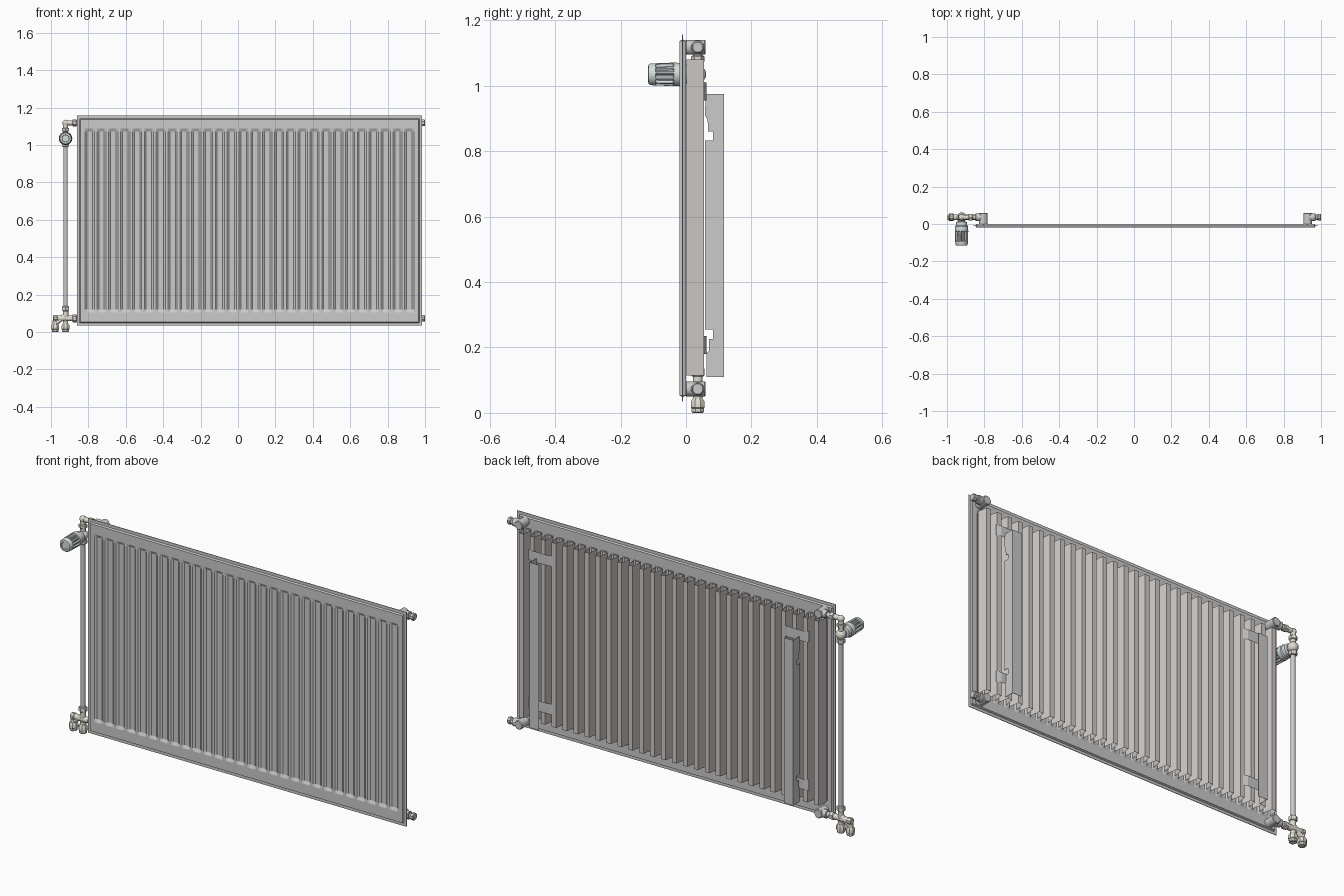
import bpy, math
from mathutils import Vector

if "Cube" in bpy.data.objects:
    bpy.data.objects.remove(bpy.data.objects["Cube"])

CX = 0.0615                      # centre of the panel in x
X0, X1 = -0.86, 0.983            # panel edges
N, PITCH = 28, 0.0633            # number and spacing of flutes
FX = CX - N * PITCH / 2          # start of the first flute
PY, PX = 0.036, -0.922           # pipe depth, riser position
ZT, ZB = 1.118, 0.073            # heights of the connections


def mat(name, c):
    m = bpy.data.materials.new(name)
    m.diffuse_color = (*c, 1)
    m.use_nodes = True
    m.node_tree.nodes["Principled BSDF"].inputs["Base Color"].default_value = m.diffuse_color
    return m


STEEL = mat("panel_grey", (0.62, 0.62, 0.62))
FIN = mat("warm_grey", (0.64, 0.60, 0.58))
NICKEL = mat("nickel", (0.74, 0.71, 0.64))
HEAD = mat("head_grey", (0.66, 0.72, 0.72))


def mesh(name, verts, faces, m, smooth=False):
    me = bpy.data.meshes.new(name)
    me.from_pydata(verts, [], faces)
    me.validate()
    ob = bpy.data.objects.new(name, me)
    bpy.context.collection.objects.link(ob)
    me.materials.append(m)
    if smooth:
        bpy.ops.object.select_all(action='DESELECT')
        ob.select_set(True)
        bpy.context.view_layer.objects.active = ob
        bpy.ops.object.shade_smooth_by_angle(angle=math.radians(35))
    return ob


def box(name, lo, hi, m):
    v = [(x, y, z) for x in (lo[0], hi[0]) for y in (lo[1], hi[1]) for z in (lo[2], hi[2])]
    f = [(0, 1, 3, 2), (4, 6, 7, 5), (0, 4, 5, 1), (2, 3, 7, 6), (0, 2, 6, 4), (1, 5, 7, 3)]
    return mesh(name, v, f, m)


def lathe(name, prof, origin, axis, m=NICKEL, segs=24, ribs=()):
    """Turn (radius, distance) points about an axis; ribs lists ring indices that get grip slots."""
    q = Vector(axis).to_track_quat('Z', 'Y')
    v, f = [], []
    for i, (r, t) in enumerate(prof):
        for k in range(segs):
            a = 2 * math.pi * (k + 0.5) / segs
            rr = r * 0.8 if i in ribs and k % 4 >= 2 else r
            v.append(Vector(origin) + q @ Vector((rr * math.cos(a), rr * math.sin(a), t)))
    for i in range(len(prof) - 1):
        for k in range(segs):
            j = (k + 1) % segs
            f.append((i * segs + k, i * segs + j, (i + 1) * segs + j, (i + 1) * segs + k))
    f.append(tuple(reversed(range(segs))))
    f.append(tuple(range(len(v) - segs, len(v))))
    return mesh(name, v, f, m, True)


def rod(name, a, b, r, m=NICKEL, segs=24, c=0.003):
    """Cylinder or hex nut with chamfered ends."""
    d = Vector(b) - Vector(a)
    L = d.length
    return lathe(name, [(r - c, 0), (r, c), (r, L - c), (r - c, L)], a, d, m, segs)


def ball(name, p, r):
    prof = [(max(r * math.sin(math.pi * i / 10), 0.0005), -r * math.cos(math.pi * i / 10)) for i in range(11)]
    return lathe(name, prof, p, (0, 0, 1))


# Pressed panel sheets with recessed flutes, front and back
def sheet(name, y_mid, sgn):
    xs = [(X0 + 0.012, 0), (X0 + 0.017, 0)]
    for i in range(N):
        s = FX + i * PITCH
        xs += [(s + 0.007, 0), (s + 0.017, 1), (s + PITCH - 0.017, 1), (s + PITCH - 0.007, 0)]
    xs += [(X1 - 0.017, 0), (X1 - 0.012, 0)]
    zs = [(0.048, 0), (0.053, 0), (0.105, 0), (0.12, 1), (1.072, 1), (1.087, 0), (1.137, 0), (1.142, 0)]
    nx, nz = len(xs), len(zs)
    v = []
    for i, (x, a) in enumerate(xs):
        for j, (z, b) in enumerate(zs):
            edge = i in (0, nx - 1) or j in (0, nz - 1)
            v.append((x, y_mid + sgn * (0 if edge else 0.0025 if a and b else 0.01), z))
    f = []
    for i in range(nx - 1):
        for j in range(nz - 1):
            q = [i * nz + j, (i + 1) * nz + j, (i + 1) * nz + j + 1, i * nz + j + 1]
            f.append(q if sgn < 0 else q[::-1])
    return mesh(name, v, f, STEEL)


sheet("front_sheet", -0.01, -1)
sheet("back_sheet", -0.01, 1)
box("seam_flange", (X0, -0.0115, 0.035), (X1, -0.0085, 1.157), STEEL)

# Corrugated convector fins behind the panel
pts = []
for i in range(N):
    s = FX + i * PITCH
    pts += [(s + 0.011, 0.001), (s + 0.019, 0.055), (s + PITCH - 0.019, 0.055), (s + PITCH - 0.011, 0.001)]
v = [(x, y, z) for x, y in pts for z in (0.115, 1.08)]
mesh("convector_fins", v, [(2 * i + 2, 2 * i, 2 * i + 1, 2 * i + 3) for i in range(len(pts) - 1)], FIN)

# Wall brackets, mirrored about the panel centre
web = [(0.116, 0.11), (0.116, 0.975), (0.06, 0.975), (0.058, 0.91), (0.066, 0.895), (0.068, 0.86),
       (0.083, 0.86), (0.083, 0.833), (0.058, 0.833), (0.058, 0.255), (0.083, 0.255), (0.083, 0.226),
       (0.07, 0.226), (0.07, 0.19), (0.063, 0.182), (0.063, 0.11)]
clip = [(-0.082, 0.055), (-0.06, 0.063), (0.036, 0.063), (0.062, 0.055)]
for side, s in (("left", -1), ("right", 1)):
    bx = CX + s * 0.762
    n = len(web)
    v = [(bx + d, y, z) for d in (-0.001, 0.001) for y, z in web]
    f = [tuple(range(n)), tuple(range(2 * n - 1, n - 1, -1))]
    f += [(i, n + i, n + (i + 1) % n, (i + 1) % n) for i in range(n)]
    mesh(side + "_bracket_web", v, f, STEEL)
    xa, xb = sorted((bx, bx - s * 0.053))
    box(side + "_bracket_flange", (xa, 0.114, 0.11), (xb, 0.116, 0.975), STEEL)
    for nm, za, zb in (("upper", 0.955, 1.01), ("lower", 0.18, 0.235)):
        v = [(CX + s * (0.75 + x), y, z) for x, y in clip for z in (za, zb)]
        mesh(f"{side}_{nm}_clip", v, [(2 * i, 2 * i + 2, 2 * i + 3, 2 * i + 1) for i in range(3)], STEEL)

# Corner connections: stub out of the back sheet plus side socket
for side, s in (("left", -1), ("right", 1)):
    for nm, z in (("top", ZT), ("bottom", ZB)):
        x = CX + s * 0.867
        rod(f"{side}_{nm}_stub", (x, -0.002, z), (x, 0.06, z), 0.023, STEEL)
        rod(f"{side}_{nm}_socket", (x, PY, z), (x + s * 0.042, PY, z), 0.021, STEEL)
        if s > 0:
            rod(f"{nm}_plug_collar", (x + 0.042, PY, z), (x + 0.056, PY, z), 0.014)
            rod(f"{nm}_plug", (x + 0.052, PY, z), (1.0, PY, z), 0.019, STEEL, 8)

# Upper elbow
rod("top_pipe", (-0.84, PY, ZT), (PX, PY, ZT), 0.013)
rod("top_union_nut", (-0.885, PY, ZT), (-0.862, PY, ZT), 0.019, segs=6)
ball("top_elbow", (PX, PY, ZT), 0.017)
rod("elbow_drop", (PX, PY, ZT), (PX, PY, 1.03), 0.014)
rod("elbow_nut", (PX, PY, 1.072), (PX, PY, 1.092), 0.021, segs=6)

# Thermostatic valve and head
ball("valve_body", (PX, PY, 1.035), 0.026)
rod("valve_neck", (PX, PY, 1.035), (PX, 0.005, 1.035), 0.018)
lathe("thermostat_head", [(0.022, 0), (0.029, 0.003), (0.031, 0.022), (0.035, 0.026), (0.036, 0.05),
      (0.036, 0.052), (0.034, 0.104), (0.034, 0.106), (0.033, 0.122), (0.029, 0.128), (0.02, 0.129),
      (0.018, 0.126)], (PX, 0.013, 1.035), (0, -1, 0), HEAD, 48, ribs=(5, 6))

# Riser pipe with compression nuts
rod("riser_pipe", (PX, PY, 0.1), (PX, PY, 1.03), 0.0115, STEEL)
rod("riser_top_nut", (PX, PY, 0.99), (PX, PY, 1.013), 0.021, segs=6)
rod("riser_bottom_nut", (PX, PY, 0.112), (PX, PY, 0.138), 0.021, segs=6)
rod("riser_socket", (PX, PY, ZB), (PX, PY, 0.114), 0.015)

# Lower manifold with forked supply and return legs
rod("manifold", (-0.84, PY, ZB), (-0.975, PY, ZB), 0.015)
rod("manifold_nut", (-0.885, PY, ZB), (-0.862, PY, ZB), 0.021, segs=6)
rod("manifold_cap", (-0.965, PY, ZB), (-0.988, PY, ZB), 0.018, segs=8)
rod("fork_arm", (-0.925, PY, 0.088), (-0.976, PY, 0.045), 0.013)
for nm, x in (("supply", -0.977), ("return", PX)):
    rod(nm + "_leg", (x, PY, ZB - 0.01), (x, PY, 0.02), 0.014)
    lathe(nm + "_nut", [(0.017, 0), (0.02, 0.003), (0.02, 0.014), (0.023, 0.016), (0.023, 0.034),
          (0.016, 0.045)], (x, PY, 0), (0, 0, 1), segs=8)
